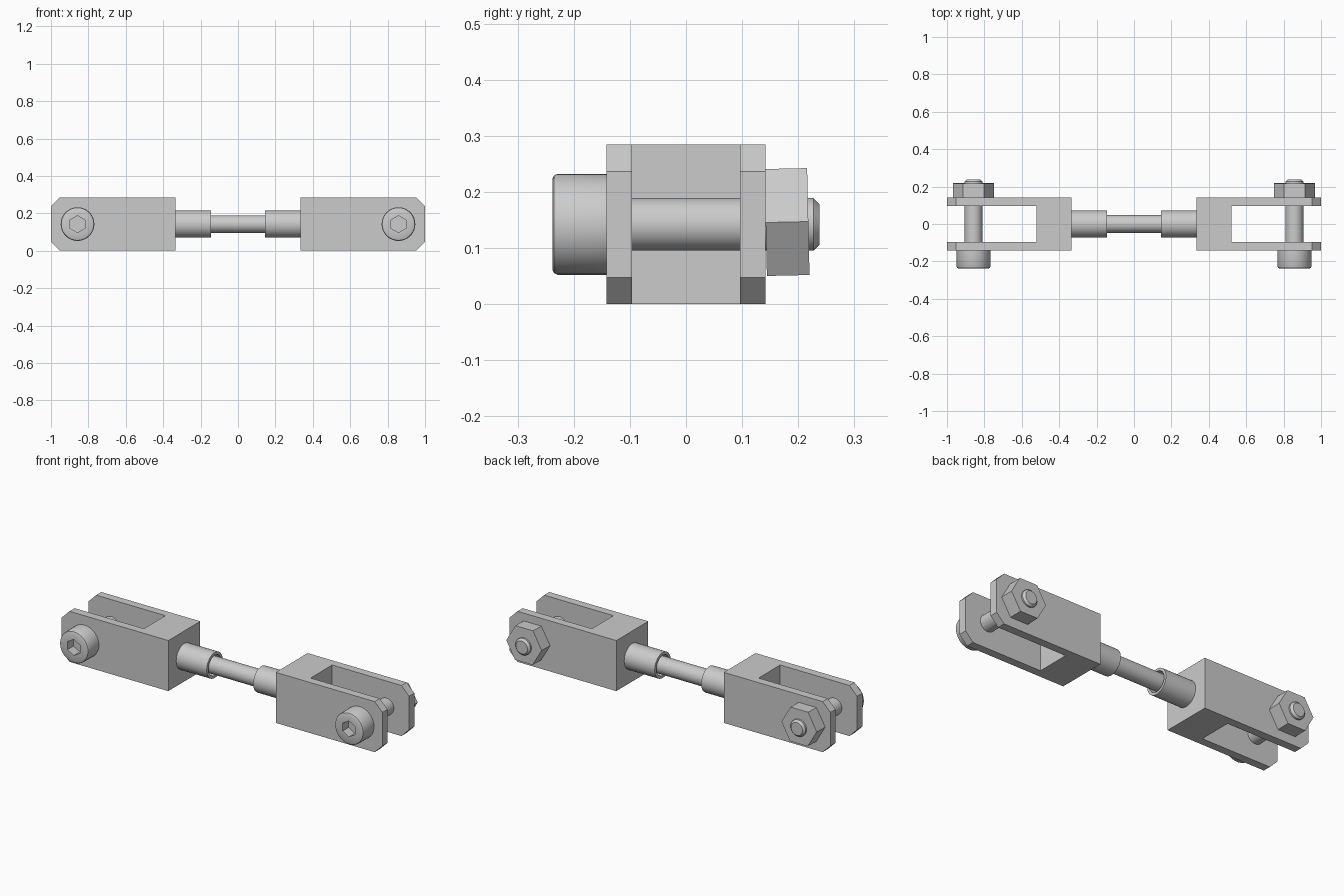
import bpy, bmesh
from math import pi, cos, sin, radians
from mathutils import Matrix, Vector

if "Cube" in bpy.data.objects:
    bpy.data.objects.remove(bpy.data.objects["Cube"])

ZC = 0.1425          # height of the main axis
PIN_X = 0.858        # distance of the pins from the centre
TO_Y = Matrix.Rotation(-pi / 2, 4, 'X')
TO_X = Matrix.Rotation(pi / 2, 4, 'Y')


def finish(bm, name, smooth=False):
    bmesh.ops.recalc_face_normals(bm, faces=bm.faces)
    mesh = bpy.data.meshes.new(name)
    bm.to_mesh(mesh)
    bm.free()
    ob = bpy.data.objects.new(name, mesh)
    bpy.context.collection.objects.link(ob)
    if smooth:
        bpy.ops.object.select_all(action='DESELECT')
        ob.select_set(True)
        bpy.context.view_layer.objects.active = ob
        bpy.ops.object.shade_smooth_by_angle(angle=radians(30))
    return ob


def ring_radius(r, a, hexagon):
    # hexagonal rings have corners at 30 + 60k degrees
    if not hexagon:
        return r
    off = (a % (pi / 3)) if (a % (pi / 3)) < pi / 3 - 1e-6 else 0.0
    off = off if off < pi / 6 else off - pi / 3
    return r * cos(pi / 6) / cos(off)


def lathe(name, profile, matrix, seg=36, smooth=True, closed=False):
    """Revolve (radius, height[, hexagon]) points around local z."""
    bm = bmesh.new()
    rings = []
    for r, h, *hexa in profile:
        ring = []
        for i in range(seg):
            a = 2 * pi * i / seg
            rr = ring_radius(r, a, bool(hexa))
            ring.append(bm.verts.new(matrix @ Vector((rr * cos(a), rr * sin(a), h))))
        rings.append(ring)
    pairs = list(zip(rings, rings[1:]))
    if closed:
        pairs.append((rings[-1], rings[0]))
    for lo, hi in pairs:
        for i in range(seg):
            j = (i + 1) % seg
            bm.faces.new((lo[i], lo[j], hi[j], hi[i]))
    if not closed:
        bm.faces.new(rings[0])
        bm.faces.new(rings[-1])
    return finish(bm, name, smooth)


def clevis(name, s):
    # U outline seen from above, extruded upwards, tips chamfered
    pts = [(0.335, -0.142), (1, -0.142), (1, -0.096), (0.52, -0.096),
           (0.52, 0.096), (1, 0.096), (1, 0.142), (0.335, 0.142)]
    bm = bmesh.new()
    face = bm.faces.new([bm.verts.new((s * x, y, 0)) for x, y in pts])
    ext = bmesh.ops.extrude_face_region(bm, geom=[face])
    up = [v for v in ext['geom'] if isinstance(v, bmesh.types.BMVert)]
    bmesh.ops.translate(bm, verts=up, vec=(0, 0, 2 * ZC))
    tips = [e for e in bm.edges
            if all(abs(v.co.x) > 0.99 for v in e.verts)
            and abs(e.verts[0].co.z - e.verts[1].co.z) < 1e-5]
    bmesh.ops.bevel(bm, geom=tips, offset=0.048, segments=1, affect='EDGES')
    return finish(bm, name)


# Connecting rod
lathe("connecting_rod", [(0.047, -0.32), (0.047, 0.32)],
      Matrix.Translation((0, 0, ZC)) @ TO_X)

for side, s in (("left", -1), ("right", 1)):
    # Fork end and its hollow neck
    clevis(f"{side}_fork", s)
    lathe(f"{side}_collar",
          [(0.072, s * 0.145), (0.072, s * 0.336), (0.057, s * 0.336), (0.057, s * 0.145)],
          Matrix.Translation((0, 0, ZC)) @ TO_X, closed=True)

    # Socket head bolt: hex recess, head, shank, chamfered end
    pin = Matrix.Translation((s * PIN_X, 0, ZC))
    lathe(f"{side}_bolt",
          [(0.045, -0.185, 1), (0.045, -0.238, 1), (0.081, -0.238), (0.087, -0.235),
           (0.09, -0.229), (0.09, -0.142), (0.047, -0.142), (0.047, 0.227), (0.036, 0.238)],
          pin @ TO_Y)

    # Hex nut, sitting very slightly tilted
    tilt = (Matrix.Translation((0, 0.18, 0.004)) @ Matrix.Rotation(radians(1.3), 4, 'X'))
    lathe(f"{side}_nut", [(0.11, -0.038), (0.11, 0.038)],
          pin @ tilt @ TO_Y, seg=6, smooth=False)
